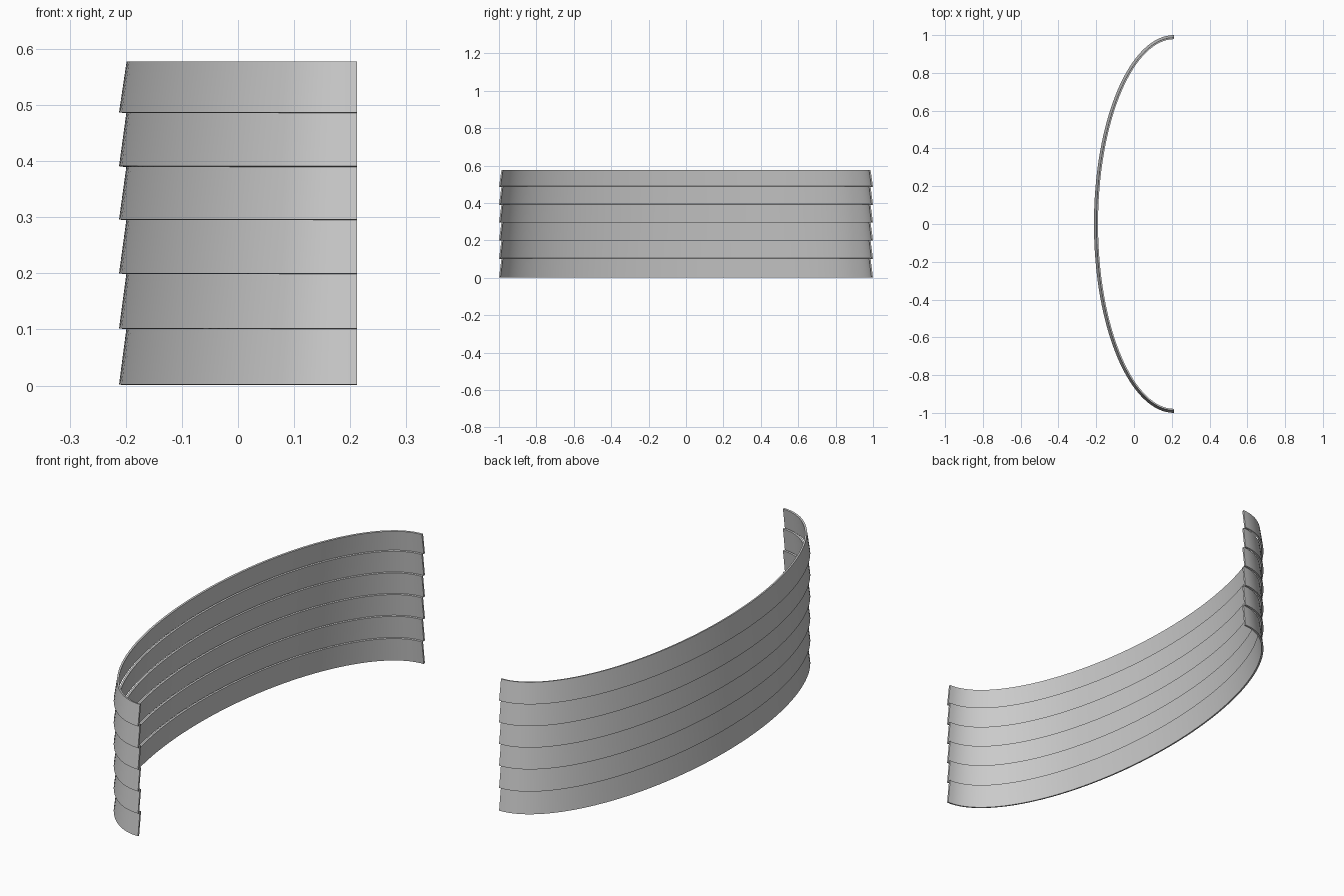
import bpy, bmesh, math

old = bpy.data.objects.get("Cube")
if old:
    bpy.data.objects.remove(old, do_unlink=True)

SEGMENTS = 64
DEPTH, HALF_SPAN = 0.424, 1.0     # half-ellipse radii
TILT, THICK = 0.0135, 0.008       # inward lean and board thickness
OVERLAP = 0.003
LEVELS = [0.002, 0.102, 0.2, 0.296, 0.391, 0.487, 0.578]

grey = bpy.data.materials.new("Siding grey")
grey.use_nodes = True
colour = (0.6, 0.6, 0.6, 1)
grey.diffuse_color = colour
grey.node_tree.nodes["Principled BSDF"].inputs["Base Color"].default_value = colour


def ellipse_point(t, inset):
    """Point on the half ellipse, moved inward along its normal."""
    c, s = math.cos(t), math.sin(t)
    nx, ny = c / DEPTH, s / HALF_SPAN
    length = math.hypot(nx, ny)
    return (DEPTH / 2 + DEPTH * c - inset * nx / length,
            HALF_SPAN * s - inset * ny / length)


def curved_board(name, bottom, top):
    """Sweep a leaning board section along the half ellipse."""
    drop = THICK * TILT / (top - bottom)
    section = [(0, bottom), (TILT, top),
               (TILT + THICK, top - drop), (THICK, bottom - drop)]
    bm = bmesh.new()
    rings = []
    for i in range(SEGMENTS + 1):
        t = math.pi / 2 + math.pi * i / SEGMENTS
        rings.append([bm.verts.new((*ellipse_point(t, inset), max(z, 0)))
                      for inset, z in section])
    for a, b in zip(rings, rings[1:]):
        for j in range(4):
            k = (j + 1) % 4
            bm.faces.new((a[j], a[k], b[k], b[j]))
    bm.faces.new(rings[0])
    bm.faces.new(rings[-1])
    bmesh.ops.recalc_face_normals(bm, faces=bm.faces)
    mesh = bpy.data.meshes.new(name)
    bm.to_mesh(mesh)
    bm.free()
    mesh.materials.append(grey)
    board = bpy.data.objects.new(name, mesh)
    bpy.context.collection.objects.link(board)
    return board


# Stacked lap boards, each reaching slightly behind the next
boards = []
for i, (low, high) in enumerate(zip(LEVELS, LEVELS[1:])):
    last = i == len(LEVELS) - 2
    boards.append(curved_board(f"siding_board_{i + 1}", low,
                               high if last else high + OVERLAP))

# Smooth the curve while keeping board edges crisp
bpy.ops.object.select_all(action="DESELECT")
for board in boards:
    board.select_set(True)
bpy.context.view_layer.objects.active = boards[0]
bpy.ops.object.shade_smooth_by_angle(angle=math.radians(30))
